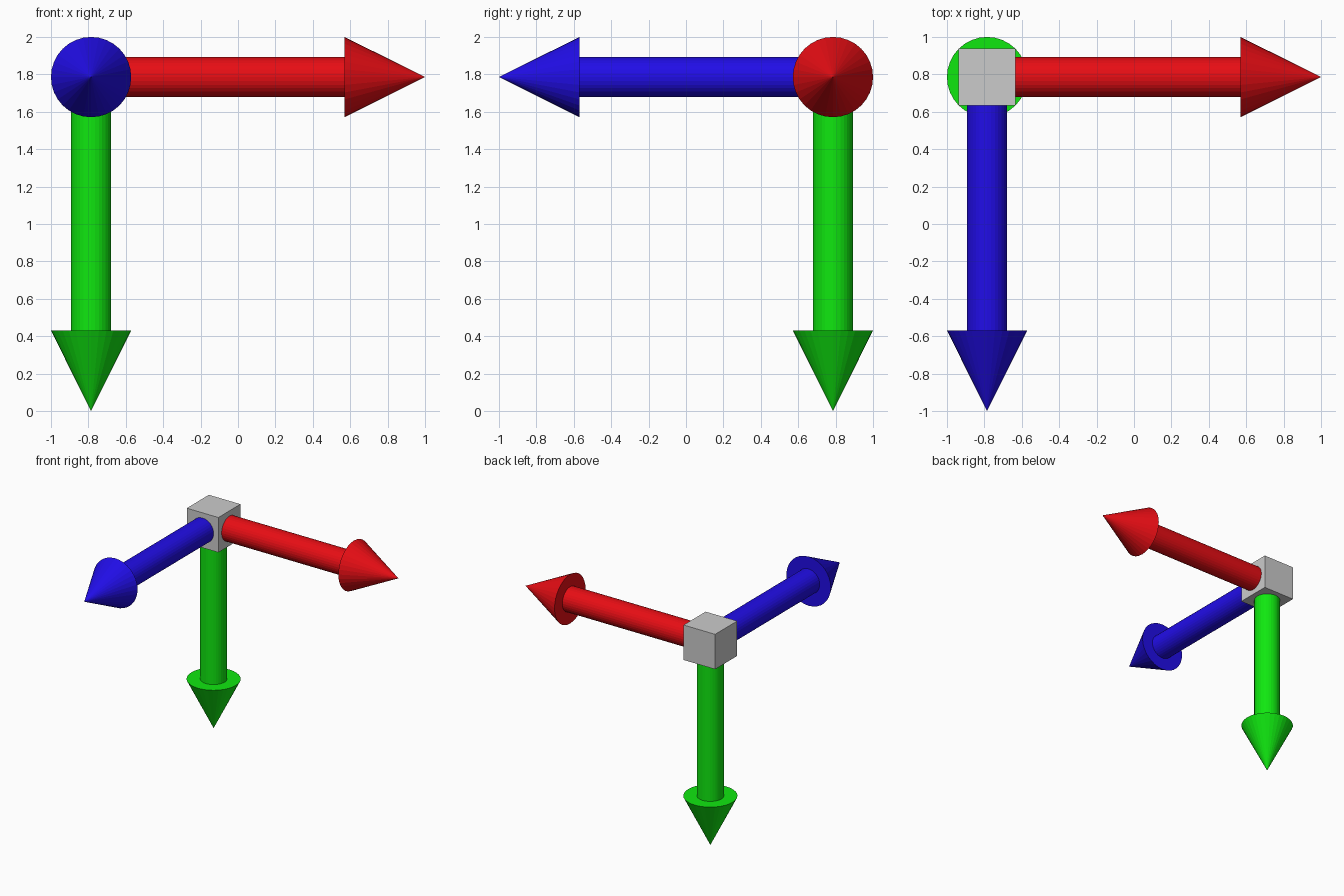
import bpy
from mathutils import Vector

if "Cube" in bpy.data.objects:
    bpy.data.objects.remove(bpy.data.objects["Cube"])

CORNER = Vector((-0.7855, 0.7855, 1.7855))
HEAD_R, SHAFT_R = 0.2145, 0.1073
HEAD_START, TIP = 1.3555, 1.7855    # distances along each arrow from the corner
HALF = 0.1525                       # half the corner cube


def cone(name, direction, start, end, r1, r2, mat):
    d = Vector(direction)
    bpy.ops.mesh.primitive_cone_add(
        vertices=32, radius1=r1, radius2=r2, depth=end - start,
        location=CORNER + d * (start + end) / 2,
        rotation=d.to_track_quat('Z', 'Y').to_euler())
    ob = bpy.context.object
    ob.name = name
    ob.data.materials.append(mat)


# Corner cube
bpy.ops.mesh.primitive_cube_add(size=2 * HALF, location=CORNER)
bpy.context.object.name = "corner_cube"

# Three arrows: shaft and pointed head
for name, direction, color in (
        ("red", (1, 0, 0), (0.8, 0.004, 0.007, 1)),
        ("green", (0, 0, -1), (0.005, 0.8, 0.005, 1)),
        ("blue", (0, -1, 0), (0.015, 0.004, 0.8, 1))):
    mat = bpy.data.materials.new(name)
    mat.diffuse_color = color
    mat.use_nodes = True
    mat.node_tree.nodes["Principled BSDF"].inputs["Base Color"].default_value = mat.diffuse_color
    cone(name + "_arrow_shaft", direction, HALF - 0.01, HEAD_START, SHAFT_R, SHAFT_R, mat)
    cone(name + "_arrow_head", direction, HEAD_START, TIP, HEAD_R, 0, mat)
